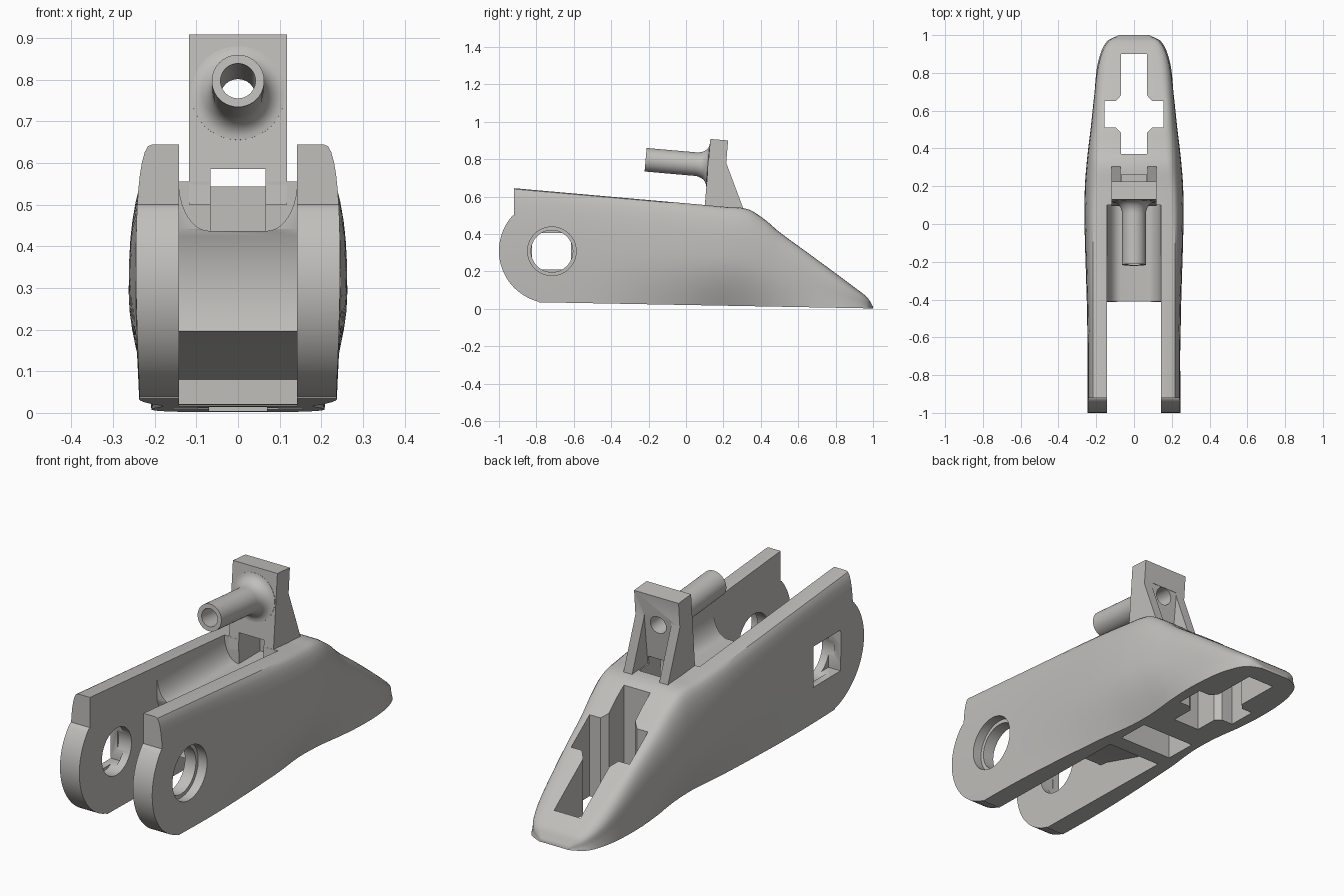
import bpy, bmesh, math
from mathutils import Vector

if "Cube" in bpy.data.objects:
    bpy.data.objects.remove(bpy.data.objects["Cube"])

grey = bpy.data.materials.new("warm grey")
grey.diffuse_color = (0.53, 0.52, 0.50, 1)
grey.use_nodes = True
grey.node_tree.nodes["Principled BSDF"].inputs["Base Color"].default_value = grey.diffuse_color


def make(name, verts, faces):
    me = bpy.data.meshes.new(name)
    me.from_pydata(verts, [], faces)
    bm = bmesh.new()
    bm.from_mesh(me)
    bmesh.ops.recalc_face_normals(bm, faces=bm.faces)
    bm.to_mesh(me)
    bm.free()
    me.materials.append(grey)
    ob = bpy.data.objects.new(name, me)
    bpy.context.collection.objects.link(ob)
    return ob


def loft(name, rings, caps=True):
    n, m = len(rings[0]), len(rings)
    verts = [p for r in rings for p in r]
    faces = [(i * n + j, i * n + (j + 1) % n, (i + 1) * n + (j + 1) % n, (i + 1) * n + j)
             for i in range(m - 1) for j in range(n)]
    if caps:
        faces += [tuple(range(n)), tuple(range((m - 1) * n, m * n))]
    return make(name, verts, faces)


def prism(name, pts, a, b, axis):
    """Extrude a 2D outline from a to b along the given axis."""
    place = {"x": lambda u, v, t: (t, u, v), "y": lambda u, v, t: (u, t, v),
             "z": lambda u, v, t: (u, v, t)}[axis]
    return loft(name, [[place(u, v, t) for u, v in pts] for t in (a, b)])


def box(name, x0, x1, y0, y1, z0, z1):
    return prism(name, [(y0, z0), (y1, z0), (y1, z1), (y0, z1)], x0, x1, "x")


def arc(cy, cz, r, a0, a1, n):
    return [(cy + r * math.cos(math.radians(a0 + (a1 - a0) * i / n)),
             cz + r * math.sin(math.radians(a0 + (a1 - a0) * i / n))) for i in range(n + 1)]


def boolean(ob, cutter, op="DIFFERENCE"):
    m = ob.modifiers.new("cut", "BOOLEAN")
    m.object, m.operation, m.solver = cutter, op, "EXACT"
    bpy.context.view_layer.objects.active = ob
    bpy.ops.object.modifier_apply(modifier=m.name)


def smooth(ob, angle=32):
    bpy.ops.object.select_all(action="DESELECT")
    ob.select_set(True)
    bpy.context.view_layer.objects.active = ob
    bpy.ops.object.shade_smooth_by_angle(angle=math.radians(angle))


# Body stations: y, top height, half widths at bottom, middle and top
stations = [(-1.0, .652, .235, .245, .205), (-.5, .608, .235, .248, .205),
            (0, .564, .205, .262, .200), (.2, .546, .182, .260, .188),
            (.33, .533, .182, .250, .172), (.42, .478, .190, .240, .165),
            (.5, .41, .200, .230, .160), (.65, .30, .208, .214, .155),
            (.8, .19, .200, .196, .130), (.9, .115, .178, .172, .110),
            (.97, .06, .140, .132, .090), (1.0, .012, .080, .075, .060)]


def slope(i):
    a, b = stations[max(i - 1, 0)], stations[min(i + 1, len(stations) - 1)]
    return [(q - p) / (b[0] - a[0]) for p, q in zip(a, b)]


def section(s):
    y, zt, wb, wm, wt = s
    zb = .035 - .0185 * (y + .78)
    zb = min(max(zb, .002), zt - .006)
    h = zt - zb
    half = [(wb, zb)]
    for k in range(1, 6):                       # lower flank swells outwards
        t = k / 6
        half.append((wb + (wm - wb) * math.sin(t * math.pi / 2), zb + .5 * h * t))
    for k in range(9):                          # upper flank rounds into the flat top
        a = k / 8 * math.pi / 2
        half.append((wt + (wm - wt) * math.cos(a) ** .8 if k < 8 else wt,
                     zb + h * (.5 + .5 * math.sin(a) ** .8)))
    return [(x, y, z) for x, z in half] + [(-x, y, z) for x, z in reversed(half)]


rings = []
for i in range(len(stations) - 1):
    p, q = stations[i], stations[i + 1]
    dy, mp, mq = q[0] - p[0], slope(i), slope(i + 1)
    for k in range(6):
        t = k / 6
        h = (2*t**3 - 3*t**2 + 1, t**3 - 2*t**2 + t, 3*t**2 - 2*t**3, t**3 - t**2)
        rings.append(section([h[0]*a + h[1]*dy*ma + h[2]*b + h[3]*dy*mb
                              for a, b, ma, mb in zip(p, q, mp, mq)]))
rings.append(section(stations[-1]))
body = loft("body", rings)

# Rounded arm ends with the step above
cutters = []
outline = [(-.92, .8), (-.92, .50)] + arc(-.72, .31, .28, 138, 256, 32) + [(-.78, -.05), (1.2, -.05), (1.2, .8)]
end_shape = prism("arm_end_shape", outline, -.5, .5, "x")
boolean(body, end_shape, "INTERSECT")

# Gap between the arms, with a hollow back wall and an undercut
gap = [(-1.2, -.1), (0, -.1), (0, .08), (-.36, .19)] + arc(-.72, .31, .335, -20, 23, 14) + [(-.41, .8), (-1.2, .8)]
cutters.append(prism("gap_cutter", gap, -.142, .142, "x"))

# Round-bottomed channel in the top
side = [(.07 + .072 * math.cos(a), .555 - .118 * math.sin(a))
        for a in [k / 10 * math.pi / 2 for k in range(11)]]
u = [(.142, .8)] + side
u += [(-x, z) for x, z in reversed(u)]
cutters.append(prism("channel_cutter", u, -.5, .1, "y"))

# Cross-shaped opening through the sloping nose
q = [(.07, .37), (.07, .485), (.097, .51), (.155, .51), (.155, .65), (.097, .65), (.07, .68), (.07, .9)]
cross = q + [(-x, y) for x, y in reversed(q)]
cutters.append(prism("cross_cutter", cross, -.1, .8, "z"))

# Slot in the underside
cutters.append(box("under_slot_cutter", -.142, .142, .08, .24, -.1, .14))

# Pivot holes: round counterbore on one arm, square socket on the other
for name, r, x0, x1 in (("counterbore", .13, .20, .4), ("bore", .112, .1, .3), ("left_bore", .112, -.21, -.1)):
    cutters.append(prism(name + "_cutter", arc(-.717, .308, r, 0, 360 - 7.5, 47), x0, x1, "x"))
cutters.append(box("socket_cutter", -.4, -.18, -.823, -.615, .21, .406))
for c in cutters:
    boolean(body, c)

# Upright post with two tapering ribs behind it
post = prism("post", [(.096, .50), (.13, .908), (.225, .90), (.215, .78), (.305, .54), (.30, .50)],
             -.118, .118, "x")
recess = prism("recess_cutter", [(.215, .80), (.185, .535), (.5, .535), (.5, .80)], -.072, .072, "x")
boolean(post, recess)

# Opening from the channel through the foot of the post
foot = box("foot_cutter", -.066, .066, .0, .262, .437, .585)
boolean(post, foot)
boolean(body, foot)


# Hollow tube, flared where it meets the post
def lathe(name, profile, n=40):
    o, d = Vector((0, -.216, .797)), Vector((0, .996, -.087))
    e1, e2 = Vector((1, 0, 0)), Vector((0, .087, .996))
    return [[tuple(o + d * t + (e1 * math.cos(a) + e2 * math.sin(a)) * r)
             for a in [2 * math.pi * k / n for k in range(n)]] for t, r in profile]


flare = [(.268 + .066 * math.sin(a), .063 + .05 * (1 - math.cos(a)))
         for a in [k / 8 * math.pi / 2 for k in range(9)]]
tube = loft("tube", lathe("tube", [(0, .042), (0, .063)] + flare + [(.345, .113), (.345, .042), (0, .042)]), False)
bm = bmesh.new()
bm.from_mesh(tube.data)
bmesh.ops.remove_doubles(bm, verts=bm.verts, dist=1e-5)
bmesh.ops.recalc_face_normals(bm, faces=bm.faces)
bm.to_mesh(tube.data)
bm.free()
bore = loft("tube_bore_cutter", lathe("bore", [(.2, .042), (.7, .042)]))
boolean(post, bore)

# Tidy up
for c in cutters + [end_shape, recess, foot, bore]:
    bpy.data.objects.remove(c)
for ob in (body, post, tube):
    smooth(ob)
